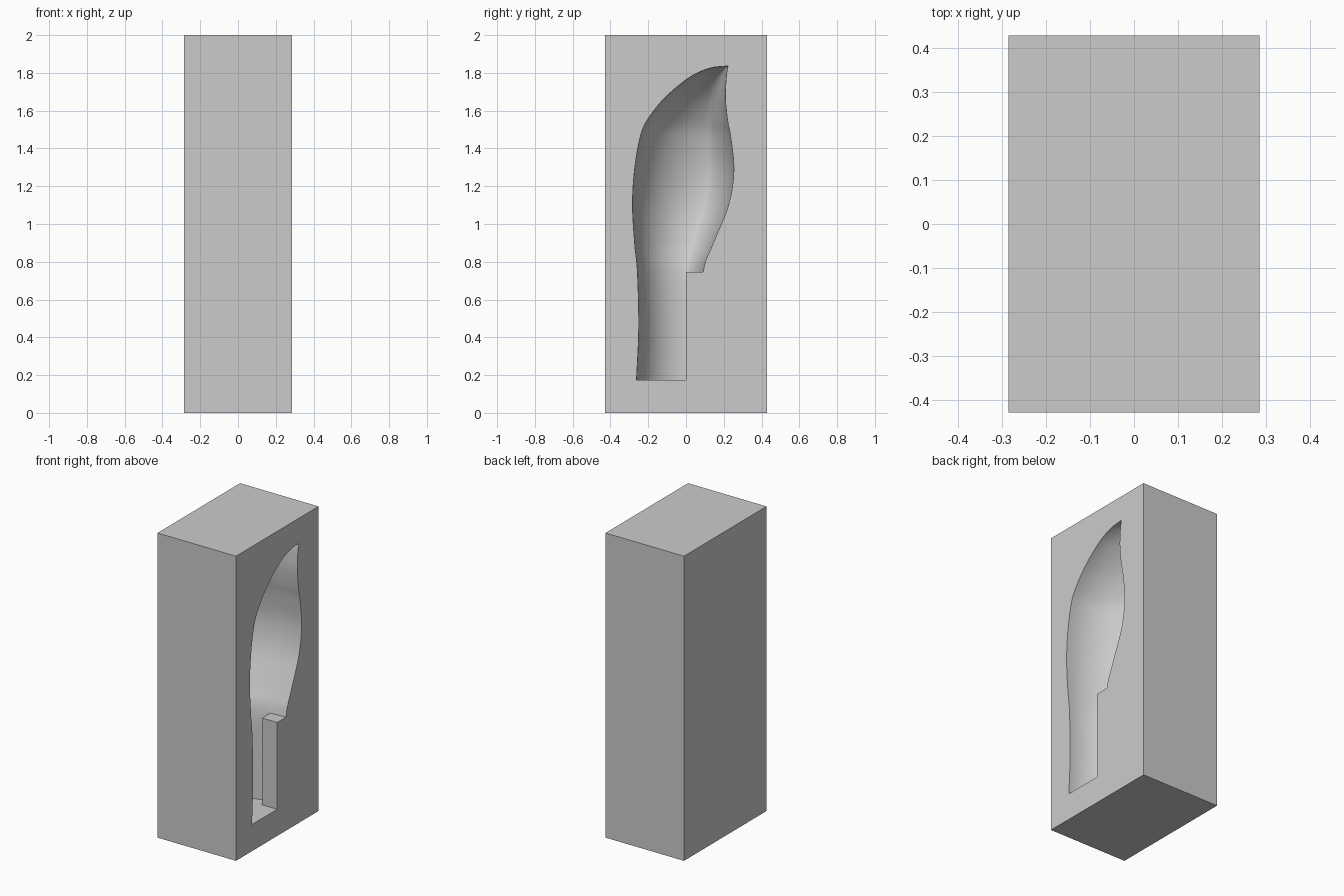
import bpy, bmesh, math
from mathutils import Vector

cube = bpy.data.objects.get("Cube")
if cube:
    bpy.data.objects.remove(cube, do_unlink=True)

PART_X = 0.285      # parting plane of the mould half
RING = 64           # points around each cavity section
STEPS = 5           # sections between two profile rows

# Cavity sections: height, front y, back y, depth below the parting plane
PROFILE = [
    (0.175, -0.262, 0.075, 0.27), (0.45, -0.25, 0.08, 0.27),
    (0.745, -0.257, 0.09, 0.28), (0.9, -0.272, 0.145, 0.33),
    (1.1, -0.283, 0.225, 0.39), (1.28, -0.273, 0.253, 0.4),
    (1.45, -0.245, 0.238, 0.37), (1.55, -0.205, 0.22, 0.33),
    (1.67, -0.11, 0.208, 0.25), (1.777, 0.02, 0.213, 0.14),
    (1.825, 0.127, 0.22, 0.06), (1.836, 0.215, 0.223, 0.01),
]


def material(name, rgb):
    mat = bpy.data.materials.new(name)
    mat.use_nodes = True
    colour = (*rgb, 1)
    mat.diffuse_color = colour
    mat.node_tree.nodes["Principled BSDF"].inputs["Base Color"].default_value = colour
    return mat


def make_object(name, bm):
    bmesh.ops.recalc_face_normals(bm, faces=bm.faces)
    mesh = bpy.data.meshes.new(name)
    bm.to_mesh(mesh)
    bm.free()
    obj = bpy.data.objects.new(name, mesh)
    bpy.context.collection.objects.link(obj)
    return obj


def box(name, low, high):
    bm = bmesh.new()
    bmesh.ops.create_cube(bm, size=1)
    for v in bm.verts:
        v.co = [(a + b) / 2 + c * (b - a) for a, b, c in zip(low, high, v.co)]
    return make_object(name, bm)


def cut(target, cutter):
    """Subtract the cutter from the target and discard the cutter."""
    cutter.hide_render = True
    mod = target.modifiers.new("cut", 'BOOLEAN')
    mod.operation, mod.solver, mod.object = 'DIFFERENCE', 'EXACT', cutter
    bpy.context.view_layer.objects.active = target
    bpy.ops.object.modifier_apply(modifier=mod.name)
    bpy.data.objects.remove(cutter, do_unlink=True)


def smooth_rows(rows):
    """Catmull-Rom curve through the profile rows."""
    pts = [Vector(r) for r in rows]
    pts = [pts[0] * 2 - pts[1], *pts, pts[-1] * 2 - pts[-2]]
    for a, b, c, d in zip(pts, pts[1:], pts[2:], pts[3:]):
        for i in range(STEPS):
            t = i / STEPS
            yield (b * 2 + (c - a) * t + (a * 2 - b * 5 + c * 4 - d) * t ** 2
                   + (b * 3 - a - c * 3 + d) * t ** 3) / 2
    yield pts[-2]


def cavity_body():
    """Loft with a long rounded front and a blunt back."""
    bm = bmesh.new()
    rings = []
    for z, front, back, depth in smooth_rows(PROFILE):
        middle = front + (back - front) * 0.72
        ring = []
        for i in range(RING):
            angle = math.tau * i / RING
            reach = back - middle if math.cos(angle) > 0 else middle - front
            ring.append(bm.verts.new((PART_X + depth * math.sin(angle),
                                      middle + reach * math.cos(angle), z)))
        rings.append(ring)
    for low, high in zip(rings, rings[1:]):
        for i in range(RING):
            j = (i + 1) % RING
            bm.faces.new((low[i], low[j], high[j], high[i]))
    bm.faces.new(rings[0])
    bm.faces.new(rings[-1])
    return make_object("cavity_cutter", bm)


def channel():
    """Round pouring channel running out through the back."""
    bm = bmesh.new()
    bmesh.ops.create_cone(bm, cap_ends=True, segments=48, radius1=0.086,
                          radius2=0.086, depth=0.5)
    for v in bm.verts:
        x, y, z = v.co
        v.co = (PART_X + x, 0.35 + z, 1.433 + y)
    return make_object("channel_cutter", bm)


# Mould block with the cavity, its rear slot core and the channel
block = box("mould_half", (-PART_X, -0.428, 0), (PART_X, 0.428, 2))
body = cavity_body()
cut(body, box("slot_core", (PART_X - 0.11, 0, 0), (PART_X + 0.11, 0.4, 0.745)))
cut(block, body)
cut(block, channel())

block.data.materials.clear()
block.data.materials.append(material("light_grey", (0.6, 0.6, 0.6)))
bpy.ops.object.select_all(action='DESELECT')
block.select_set(True)
bpy.context.view_layer.objects.active = block
bpy.ops.object.shade_smooth_by_angle(angle=math.radians(30))
